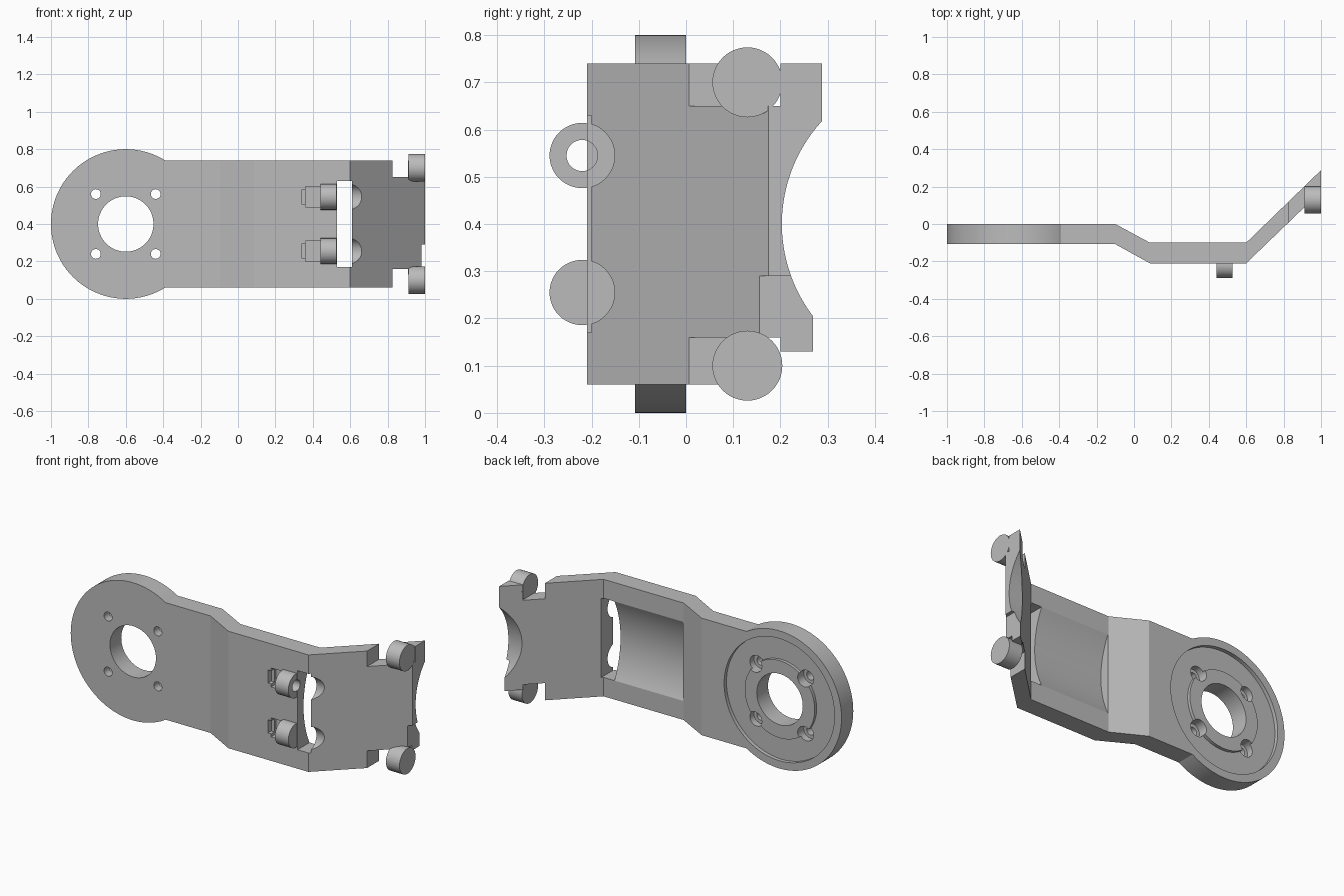
import bpy, bmesh, math
from mathutils import Matrix, Vector

cube = bpy.data.objects.get("Cube")
if cube:
    bpy.data.objects.remove(cube, do_unlink=True)

grey = bpy.data.materials.new("matte grey")
grey.use_nodes = True
grey.diffuse_color = (0.5, 0.5, 0.5, 1)
grey.node_tree.nodes["Principled BSDF"].inputs["Base Color"].default_value = (0.5, 0.5, 0.5, 1)


def finish(name, bm):
    bmesh.ops.recalc_face_normals(bm, faces=bm.faces)
    mesh = bpy.data.meshes.new(name)
    bm.to_mesh(mesh)
    bm.free()
    mesh.materials.append(grey)
    obj = bpy.data.objects.new(name, mesh)
    bpy.context.collection.objects.link(obj)
    return obj


def box(name, x, y, z):
    """Box from three (low, high) ranges."""
    bm = bmesh.new()
    bmesh.ops.create_cube(bm, size=1)
    for v in bm.verts:
        v.co = Vector([(lo + hi) / 2 + c * (hi - lo) for c, (lo, hi) in zip(v.co, (x, y, z))])
    return finish(name, bm)


def rod(name, axis, span, a, b, r, sides=48):
    """Cylinder along x (centre y=a, z=b) or along y (centre x=a, z=b)."""
    bm = bmesh.new()
    bmesh.ops.create_cone(bm, cap_ends=True, segments=sides, radius1=r, radius2=r,
                          depth=span[1] - span[0])
    mid = sum(span) / 2
    if axis == "x":
        turn, place = Matrix.Rotation(math.pi / 2, 4, "Y"), (mid, a, b)
    else:
        turn, place = Matrix.Rotation(math.pi / 2, 4, "X"), (a, mid, b)
    bm.transform(Matrix.Translation(place) @ turn)
    return finish(name, bm)


def combine(target, other, operation):
    """Apply a boolean and remove the helper."""
    other.hide_render = True
    mod = target.modifiers.new("boolean", "BOOLEAN")
    mod.operation, mod.solver, mod.object = operation, "EXACT", other
    bpy.context.view_layer.objects.active = target
    bpy.ops.object.modifier_apply(modifier=mod.name)
    bpy.data.objects.remove(other, do_unlink=True)


def cut(other):
    combine(arm, other, "DIFFERENCE")


def add(other):
    combine(arm, other, "UNION")


# Bent arm: top outline extruded upward
outline = [(-0.6, -0.108), (-0.1, -0.108), (0.085, -0.21), (0.6, -0.21), (1, 0.175),
           (1, 0.288), (0.6, -0.1), (0.085, -0.1), (-0.1, 0), (-0.6, 0)]
bm = bmesh.new()
face = bm.faces.new([bm.verts.new((x, y, 0.06)) for x, y in outline])
top = bmesh.ops.extrude_face_region(bm, geom=[face])["geom"]
bmesh.ops.translate(bm, vec=(0, 0, 0.68), verts=[g for g in top if isinstance(g, bmesh.types.BMVert)])
arm = finish("bracket_arm", bm)

# Round mounting disc with a recessed back and a raised hub
DX, DZ = -0.6, 0.4
add(rod("mounting_disc", "y", (-0.108, 0), DX, DZ, 0.4, 128))
recess = rod("disc_recess", "y", (-0.022, 0.1), DX, DZ, 0.355, 96)
combine(recess, rod("hub", "y", (-0.2, -0.004), DX, DZ, 0.225, 96), "DIFFERENCE")
cut(recess)
cut(rod("hub_bore", "y", (-0.3, 0.2), DX, DZ, 0.148, 64))
for sx in (-1, 1):
    for sz in (-1, 1):
        hx, hz = DX + sx * 0.16, DZ + sz * 0.16
        cut(rod("screw_hole", "y", (-0.3, 0.2), hx, hz, 0.026, 32))
        cut(rod("screw_counterbore", "y", (-0.06, 0.2), hx, hz, 0.045, 32))

# Hollow behind the middle section, and the slot
cut(rod("back_hollow", "x", (0.09, 0.57), 0.353, 0.4, 0.508, 160))
cut(box("slot", (0.53, 0.61), (-0.4, 0.1), (0.17, 0.63)))

# End notches, concave end edge and small bite
cut(box("upper_notch", (0.825, 1.1), (-0.3, 0.2), (0.65, 0.9)))
cut(box("lower_notch", (0.825, 1.1), (-0.3, 0.2), (-0.1, 0.16)))
cut(box("lower_corner", (0.826, 1.1), (-0.3, 0.5), (-0.1, 0.13)))
cut(box("end_step", (0.98, 1.1), (-0.3, 0.5), (0.1, 0.29)))
cut(rod("end_arc", "x", (0.7, 1.2), 0.525, 0.4, 0.322, 128))
cut(rod("end_bite", "x", (0.7, 1.2), 0.268, 0.25, 0.066))

# Front lugs with nut pockets and tool clearance
for z in (0.255, 0.545):
    cut(rod("tool_clearance", "x", (0.57, 0.8), -0.22, z, 0.069))
    cut(box("nut_pocket", (0.36, 0.46), (-0.4, -0.165), (z - 0.055, z + 0.055)))
    cut(box("screw_tip_pocket", (0.34, 0.37), (-0.4, -0.18), (z - 0.038, z + 0.038)))
    add(rod("front_lug", "x", (0.44, 0.526), -0.22, z, 0.069))
    cut(rod("lug_hole", "x", (0.42, 0.57), -0.22, z, 0.033, 32))

# End lugs
for z in (0.1, 0.7):
    add(rod("end_lug", "x", (0.912, 0.999), 0.13, z, 0.074))
    cut(rod("lug_hole", "x", (0.84, 1.1), 0.13, z, 0.033, 32))

bpy.ops.object.select_all(action="DESELECT")
arm.select_set(True)
bpy.context.view_layer.objects.active = arm
bpy.ops.object.shade_smooth_by_angle(angle=math.radians(25))
